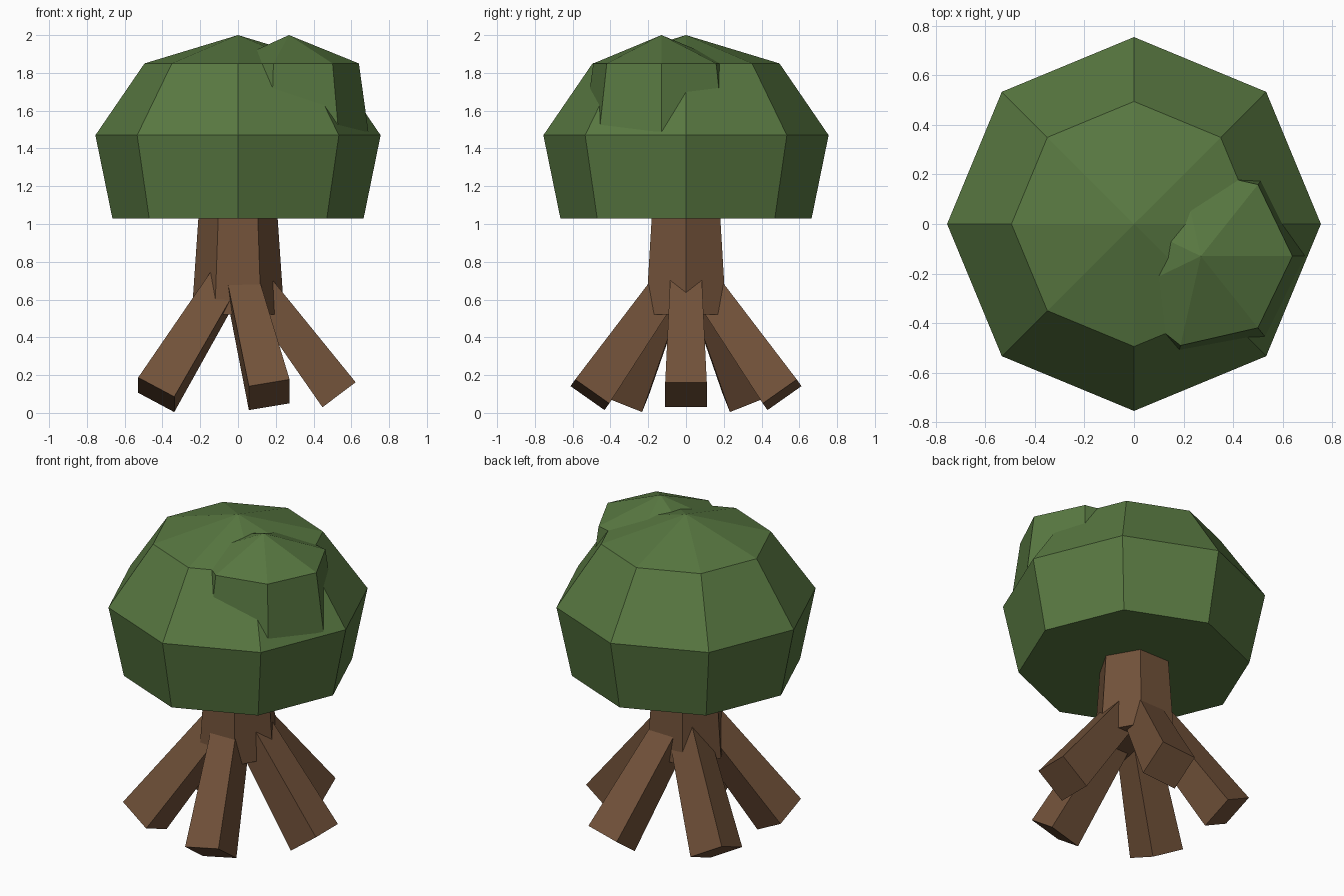
import bpy, bmesh, math
from mathutils import Matrix, Vector

cube = bpy.data.objects.get("Cube")
if cube:
    bpy.data.objects.remove(cube, do_unlink=True)


def material(name, rgb):
    mat = bpy.data.materials.new(name)
    mat.use_nodes = True
    mat.diffuse_color = (*rgb, 1)
    mat.node_tree.nodes["Principled BSDF"].inputs["Base Color"].default_value = (*rgb, 1)
    return mat


leaf = material("leaf green", (0.098, 0.188, 0.053))
bark = material("bark brown", (0.168, 0.084, 0.042))


def lathe(name, mat, sides, profile, apex=None, matrix=None, turn=0.0):
    """Faceted solid from (radius, z) rings, lowest first, with an optional pointed top."""
    bm = bmesh.new()
    rings = []
    for radius, z in profile:
        angles = [turn + math.tau * i / sides for i in range(sides)]
        rings.append([bm.verts.new((radius * math.cos(a), radius * math.sin(a), z)) for a in angles])
    bm.faces.new(rings[0][::-1])
    for low, high in zip(rings, rings[1:]):
        for i in range(sides):
            j = (i + 1) % sides
            bm.faces.new((low[i], low[j], high[j], high[i]))
    if apex is None:
        bm.faces.new(rings[-1])
    else:
        tip = bm.verts.new((0, 0, apex))
        for i in range(sides):
            bm.faces.new((rings[-1][i], rings[-1][(i + 1) % sides], tip))
    if matrix:
        bm.transform(matrix)
    mesh = bpy.data.meshes.new(name)
    bm.to_mesh(mesh)
    bm.free()
    mesh.materials.append(mat)
    obj = bpy.data.objects.new(name, mesh)
    bpy.context.collection.objects.link(obj)
    return obj


# Foliage: main crown and a smaller clump bulging out of its front left
lathe("crown", leaf, 8, [(0.665, 1.03), (0.755, 1.47), (0.495, 1.85)], apex=2.0)
lathe("side_clump", leaf, 7, [(0.42, 1.49), (0.37, 1.85)], apex=2.0,
      matrix=Matrix.Translation((0.27, -0.13, 0)))

# Trunk: tapered six-sided column
lathe("trunk", bark, 6, [(0.245, 0.52), (0.205, 1.1)])

# Roots: five square, splayed beams, thicker at the foot
splay = 0.645
for i in range(5):
    a = math.tau * i / 5
    foot = Vector((0.535 * math.cos(a), 0.535 * math.sin(a), 0.096))
    tilt = (Matrix.Rotation(splay * math.sin(a), 4, 'X')
            @ Matrix.Rotation(-splay * math.cos(a), 4, 'Y'))
    half_diagonal = math.sqrt(2)
    lathe(f"root_{i + 1}", bark, 4,
          [(0.11 * half_diagonal, 0), (0.08 * half_diagonal, 0.8)],
          matrix=Matrix.Translation(foot) @ tilt, turn=math.pi / 4)
